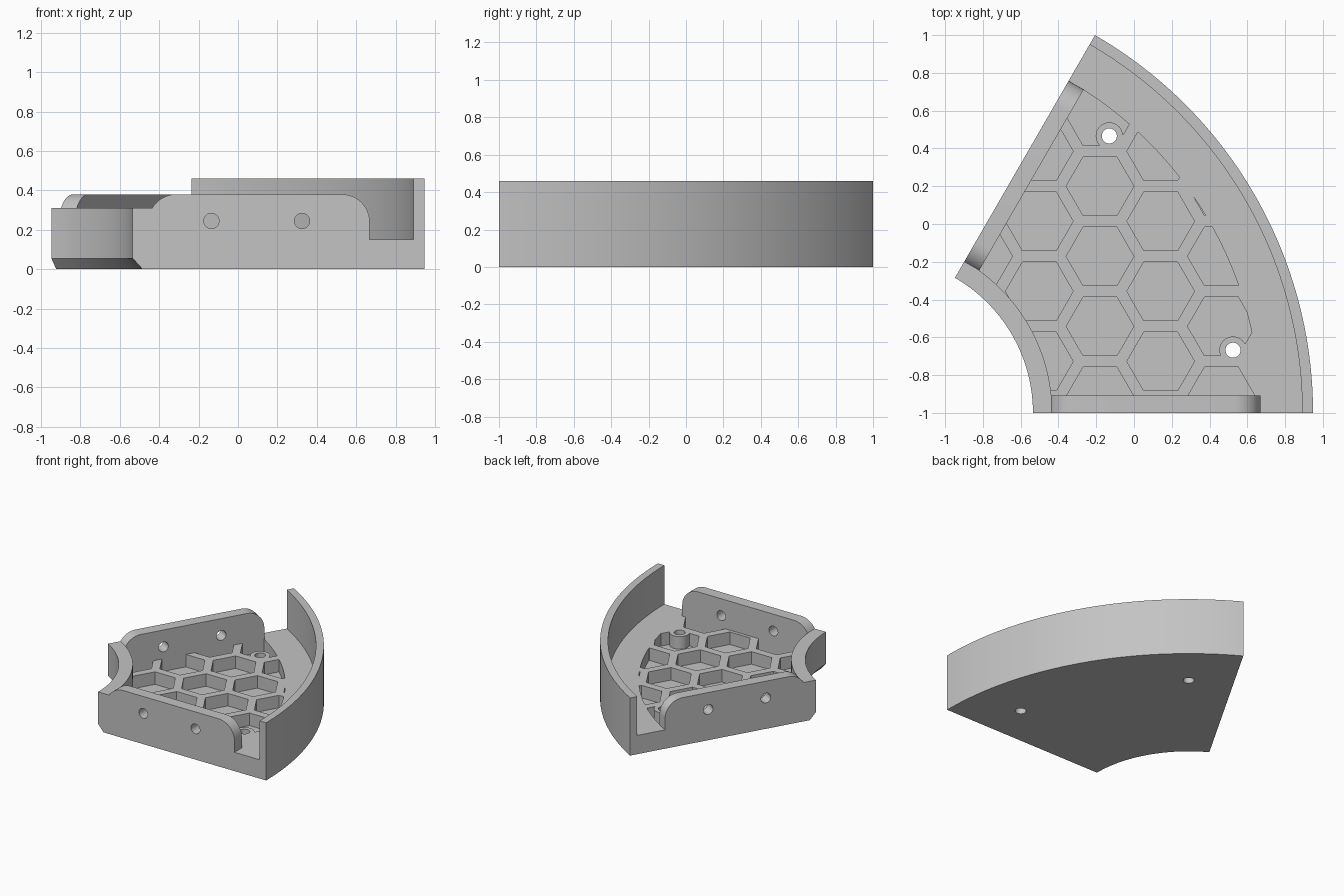
import bpy, bmesh, math
from mathutils import Matrix, Vector

cube = bpy.data.objects.get("Cube")
if cube:
    bpy.data.objects.remove(cube, do_unlink=True)

SPAN = math.radians(60)
FLOOR, POCKET = 0.15, 0.05
R_IN, R_WALL, R_PLATE, R_OUT = 0.826, 0.928, 2.03, 2.309
CENTRE = Vector((-1.361, -1.0, 0))      # centre of the ring arcs
# Reflection across the bisector of the sector
MIRROR = Matrix(((math.cos(SPAN), math.sin(SPAN), 0, 0),
                 (math.sin(SPAN), -math.cos(SPAN), 0, 0),
                 (0, 0, 1, 0), (0, 0, 0, 1)))

grey = bpy.data.materials.new("light grey")
grey.use_nodes = True
grey.diffuse_color = (0.55, 0.55, 0.55, 1)
grey.node_tree.nodes["Principled BSDF"].inputs["Base Color"].default_value = (0.55, 0.55, 0.55, 1)


def finish(bm, name):
    bmesh.ops.recalc_face_normals(bm, faces=bm.faces)
    mesh = bpy.data.meshes.new(name)
    bm.to_mesh(mesh)
    bm.free()
    mesh.materials.append(grey)
    ob = bpy.data.objects.new(name, mesh)
    bpy.context.collection.objects.link(ob)
    return ob


def sweep(name, profile, start, end, steps=48):
    """Sweep an (r, z) profile about the origin and cap both ends."""
    bm = bmesh.new()
    rings = []
    for i in range(steps + 1):
        a = start + (end - start) * i / steps
        rings.append([bm.verts.new((r * math.cos(a), r * math.sin(a), z)) for r, z in profile])
    n = len(profile)
    for a, b in zip(rings, rings[1:]):
        for k in range(n):
            bm.faces.new((a[k], a[(k + 1) % n], b[(k + 1) % n], b[k]))
    bm.faces.new(rings[0])
    bm.faces.new(rings[-1])
    return finish(bm, name)


def prism(bm, points, offset):
    """Extrude a closed outline along an offset."""
    low = [bm.verts.new(p) for p in points]
    high = [bm.verts.new(Vector(p) + Vector(offset)) for p in points]
    n = len(points)
    for k in range(n):
        bm.faces.new((low[k], low[(k + 1) % n], high[(k + 1) % n], high[k]))
    bm.faces.new(low)
    bm.faces.new(high)
    return low + high


def circle(x, y, radius, count, plane="xy", level=0):
    pts = []
    for k in range(count):
        a = 2 * math.pi * k / count
        u, v = x + radius * math.cos(a), y + radius * math.sin(a)
        pts.append((u, v, level) if plane == "xy" else (u, level, v))
    return pts


def combine(target, other, operation):
    mod = target.modifiers.new("combine", "BOOLEAN")
    mod.operation, mod.solver, mod.object = operation, "EXACT", other
    graph = bpy.context.evaluated_depsgraph_get()
    mesh = bpy.data.meshes.new_from_object(target.evaluated_get(graph))
    target.modifiers.clear()
    target.data = mesh
    bpy.data.objects.remove(other, do_unlink=True)


# Tray body: floor, tall outer wall, low inner wall with chamfered foot
tray = sweep("curved_tray", [
    (R_IN + 0.05, 0), (R_OUT, 0), (R_OUT, 0.46), (2.252, 0.46), (2.252, FLOOR),
    (R_WALL, FLOOR), (R_WALL, 0.31), (R_IN, 0.31), (R_IN, 0.055)], 0, SPAN)

# Honeycomb pockets, trimmed to the floor area
bm = bmesh.new()
pitch, radius = 0.371, 0.179
for col in range(-2, 3):
    for row in range(-5, 4):
        x = 1.181 + col * pitch * math.cos(math.pi / 6)
        y = 1.2 + (row + 0.5 * (col % 2)) * pitch
        prism(bm, circle(x, y, radius, 6), (0, 0, 0.3))
pockets = finish(bm, "pocket_cutter")
margin = math.radians(1.5)
area = sweep("floor_area", [(R_WALL, POCKET), (R_PLATE, POCKET), (R_PLATE, 0.2), (R_WALL, 0.2)],
             margin, SPAN - margin)
combine(pockets, area, "INTERSECT")
combine(tray, pockets, "DIFFERENCE")

# End plates with rounded upper corners
corner = 0.14
outline = [(0.906, 0, 0.03), (R_PLATE, 0, 0.03)]
for cx, start in ((R_PLATE - corner, 0), (0.906 + corner, math.pi / 2)):
    for k in range(13):
        a = start + math.pi / 2 * k / 12
        outline.append((cx + corner * math.cos(a), 0, 0.38 - corner + corner * math.sin(a)))
for side in (Matrix.Identity(4), MIRROR):
    bm = bmesh.new()
    verts = prism(bm, outline, (0, 0.092, 0))
    bmesh.ops.transform(bm, matrix=side, verts=verts)
    combine(tray, finish(bm, "end_plate"), "UNION")

# Screw bosses on the floor
bolts = [(1.914 * math.cos(math.radians(d)), 1.914 * math.sin(math.radians(d))) for d in (10, 50)]
bm = bmesh.new()
for x, y in bolts:
    prism(bm, circle(x, y, 0.072, 32, level=0.03), (0, 0, FLOOR - 0.03))
combine(tray, finish(bm, "screw_bosses"), "UNION")

# Screw holes through the floor and dowel holes through the plates
bm = bmesh.new()
for x, y in bolts:
    prism(bm, circle(x, y, 0.04, 32, level=-0.1), (0, 0, 0.4))
for side in (Matrix.Identity(4), MIRROR):
    for x in (1.226, 1.686):
        verts = prism(bm, circle(x, 0.245, 0.039, 32, "xz", -0.05), (0, 0.2, 0))
        bmesh.ops.transform(bm, matrix=side, verts=verts)
combine(tray, finish(bm, "hole_cutter"), "DIFFERENCE")

# Place and shade
tray.data.transform(Matrix.Translation(CENTRE))
bpy.ops.object.select_all(action="DESELECT")
tray.select_set(True)
bpy.context.view_layer.objects.active = tray
bpy.ops.object.shade_smooth_by_angle(angle=math.radians(25))
